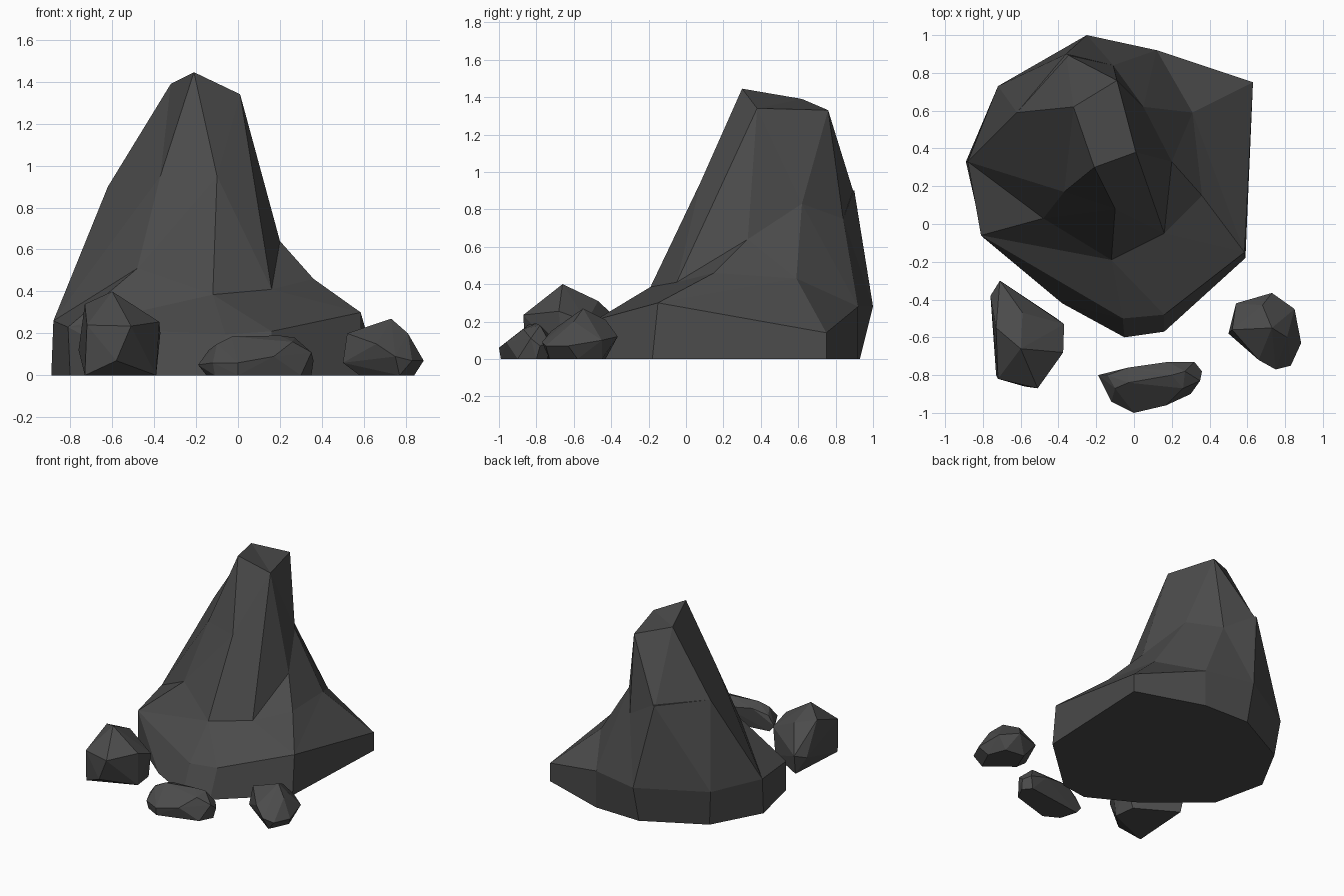
import bpy, bmesh
from mathutils import Vector
from mathutils.geometry import delaunay_2d_cdt

if "Cube" in bpy.data.objects:
    bpy.data.objects.remove(bpy.data.objects["Cube"])

stone = bpy.data.materials.new("dark_stone")
stone.diffuse_color = (0.07, 0.07, 0.07, 1)
stone.use_nodes = True
stone.node_tree.nodes["Principled BSDF"].inputs["Base Color"].default_value = stone.diffuse_color


def finish(name, bm):
    bmesh.ops.recalc_face_normals(bm, faces=bm.faces)
    mesh = bpy.data.meshes.new(name)
    bm.to_mesh(mesh)
    bm.free()
    mesh.materials.append(stone)
    obj = bpy.data.objects.new(name, mesh)
    bpy.context.collection.objects.link(obj)
    return obj


def boulder(name, points):
    """Faceted stone: convex hull of its corner points."""
    bm = bmesh.new()
    verts = [bm.verts.new(p) for p in points]
    res = bmesh.ops.convex_hull(bm, input=verts)
    inner = [v for v in res["geom_interior"] if isinstance(v, bmesh.types.BMVert)]
    bmesh.ops.delete(bm, geom=inner, context='VERTS')
    bmesh.ops.dissolve_limit(bm, angle_limit=0.03, verts=bm.verts, edges=bm.edges)
    return finish(name, bm)


# Spire: upper rim of the base, and the ground outline under it
rim = [(-.25, 1.0, .28), (-.72, .73, .27), (-.88, .33, .26), (-.81, -.06, .23),
       (-.06, -.50, .195), (.16, -.48, .21), (.585, -.15, .30), (.63, .75, .14),
       (.12, .92, .28)]
ground = [(-.25, .93), (-.69, .70), (-.89, .33), (-.80, -.07), (-.38, -.42), (-.05, -.60),
          (.16, -.57), (.59, -.18), (.63, .75), (.12, .92)]

# Spire: summit, ridge and shoulder corners
ridge = {
    "A": (-.21, .30, 1.445), "B": (-.32, .62, 1.39), "C": (-.09, .76, 1.33),
    "D": (.01, .38, 1.34), "E": (-.10, .08, .95), "F": (-.12, -.19, .385),
    "G": (-.48, .03, .51), "P": (-.37, .17, .95), "H": (-.62, .59, .90),
    "I": (-.36, .90, .90), "X": (-.11, .84, .75), "J": (.05, .62, .83),
    "K": (.31, .59, .43), "L": (.20, .33, .64), "M": (.16, -.05, .41),
    "N": (.36, .15, .46),
}
# Creases: letters are ridge corners, digits are rim corners
creases = ("AB BC CD DA AE EF AP PG GF EP DE DM DJ CJ JL LM LN NM JK KL KN CX XJ XI IB IC "
           "BH HI HP BP FM F3 F4 F5 M5 M6 N6 K6 K7 J8 K8 X8 G3 G2 H2 H1 I0 H0 X0").split()

keys = "".join(str(i) for i in range(len(rim))) + "".join(ridge)
top = rim + list(ridge.values())
loop = [(i, (i + 1) % len(rim)) for i in range(len(rim))]
edges = loop + [(keys.index(a), keys.index(b)) for a, b in creases]
out = delaunay_2d_cdt([Vector(p[:2]) for p in top], edges, [], 0, 1e-5)

bm = bmesh.new()
verts = []
for co, orig in zip(out[0], out[3]):
    if orig:
        z = top[orig[0]][2]
    else:   # crossing creases: height of the nearest corner
        z = min(top, key=lambda p: (Vector(p[:2]) - co).length)[2]
    verts.append(bm.verts.new((co.x, co.y, z)))
for f in out[2]:
    bm.faces.new([verts[i] for i in f])

# Spire: base wall and underside (one extra ground corner at the front left)
rv = [next(v for v, o in zip(verts, out[3]) if i in o) for i in range(len(rim))]
gv = [bm.verts.new((x, y, 0)) for x, y in ground]
bm.faces.new((rv[3], gv[3], gv[4]))
bm.faces.new((rv[3], gv[4], rv[4]))
bm.faces.new((gv[4], gv[5], rv[4]))
for i in range(len(rim)):
    if i != 3:
        j = (i + 1) % len(rim)
        a, b = (k if k < 4 else k + 1 for k in (i, j))
        bm.faces.new((rv[i], gv[a], gv[b], rv[j]))
bm.faces.new(gv)
# close any thin hull slivers left outside the rim
loose = [e for e in bm.edges if len(e.link_faces) == 1]
if loose:
    bmesh.ops.holes_fill(bm, edges=loose, sides=0)
finish("rock_spire", bm)

# Loose stones in front
boulder("left_stone", [
    (-.60, -.66, .40), (-.73, -.55, .34), (-.71, -.30, .15), (-.59, -.47, .31),
    (-.37, -.53, .20), (-.375, -.68, .255), (-.51, -.87, .235), (-.72, -.82, .24),
    (-.58, -.86, .07), (-.73, -.80, 0), (-.39, -.66, 0), (-.76, -.38, .12),
    (-.70, -.33, 0), (-.41, -.50, 0)])
boulder("middle_stone", [
    (-.19, -.80, .05), (-.14, -.80, .12), (-.03, -.76, .16), (.18, -.73, .13),
    (.32, -.73, .09), (.36, -.78, .07), (.35, -.83, .11), (.27, -.78, .18),
    (.20, -.80, .19), (-.03, -.84, .185), (-.10, -.87, .15), (.26, -.87, .16),
    (.17, -.96, .09), (0, -1, .06), (-.12, -.94, .06), (0, -.99, 0),
    (.30, -.90, 0), (.35, -.80, 0), (.30, -.74, 0), (-.15, -.80, 0), (-.11, -.93, 0)])
boulder("right_stone", [
    (.73, -.55, .27), (.73, -.365, .12), (.85, -.45, .10), (.885, -.63, .07),
    (.83, -.75, .07), (.75, -.77, .09), (.66, -.72, .15), (.50, -.58, .06),
    (.52, -.56, .20), (.54, -.42, .12), (.81, -.60, .20), (.68, -.43, .21),
    (.84, -.58, 0), (.77, -.73, 0), (.58, -.58, 0), (.64, -.43, 0), (.79, -.45, 0)])
